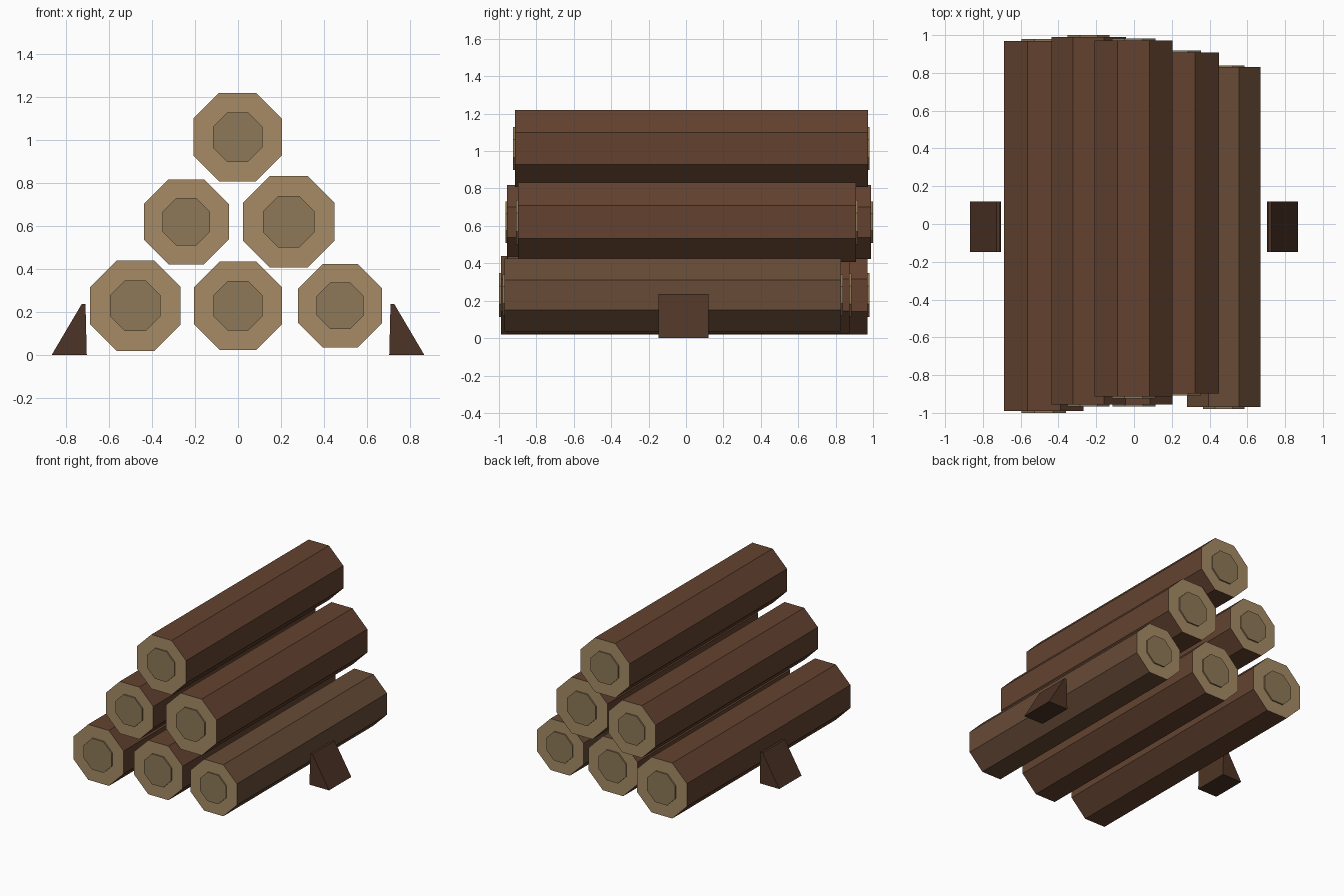
import bpy, bmesh, math

if "Cube" in bpy.data.objects:
    bpy.data.objects.remove(bpy.data.objects["Cube"])


def material(name, rgb):
    m = bpy.data.materials.new(name)
    m.diffuse_color = (*rgb, 1)
    m.use_nodes = True
    m.node_tree.nodes["Principled BSDF"].inputs["Base Color"].default_value = m.diffuse_color
    return m


bark = material("bark", (0.125, 0.055, 0.029))
pale_bark = material("pale_bark", (0.135, 0.07, 0.037))
end_grain = material("end_grain", (0.38, 0.26, 0.13))
heartwood = material("heartwood", (0.27, 0.19, 0.095))
chock_wood = material("chock_wood", (0.075, 0.034, 0.019))


def prism(name, profile, y0, y1, mats):
    """Extrude an (x, z) profile along y; the end faces take the last material."""
    bm = bmesh.new()
    front = [bm.verts.new((x, y0, z)) for x, z in profile]
    back = [bm.verts.new((x, y1, z)) for x, z in profile]
    n = len(profile)
    for i in range(n):
        j = (i + 1) % n
        bm.faces.new((front[i], front[j], back[j], back[i]))
    for ring in (front, back):
        bm.faces.new(ring).material_index = len(mats) - 1
    bmesh.ops.recalc_face_normals(bm, faces=bm.faces)
    mesh = bpy.data.meshes.new(name)
    bm.to_mesh(mesh)
    bm.free()
    for m in mats:
        mesh.materials.append(m)
    ob = bpy.data.objects.new(name, mesh)
    bpy.context.collection.objects.link(ob)
    return ob


def octagon(x, z, apothem):
    r = apothem / math.cos(math.pi / 8)
    return [(x + r * math.cos(a), z + r * math.sin(a))
            for a in (math.pi / 8 + k * math.pi / 4 for k in range(8))]


# Logs: name, x, z, half width, front y, back y, bark
logs = [
    ("bottom_left", -0.477, 0.23, 0.21, -0.99, 0.97, bark),
    ("bottom_middle", 0.0, 0.23, 0.205, -0.955, 0.875, bark),
    ("bottom_right", 0.475, 0.23, 0.195, -0.97, 0.83, pale_bark),
    ("middle_left", -0.24, 0.62, 0.198, -0.956, 0.99, bark),
    ("middle_right", 0.236, 0.62, 0.213, -0.898, 0.909, bark),
    ("top", -0.002, 1.014, 0.206, -0.914, 0.972, bark),
]
for name, x, z, a, y0, y1, skin in logs:
    prism(name + "_log", octagon(x, z, a), y0, y1, [skin, end_grain])
    # Raised heartwood discs on both ends
    core = octagon(x, z, a * 0.56)
    prism(name + "_front_heartwood", core, y0 - 0.01, y0 + 0.01, [heartwood])
    prism(name + "_back_heartwood", core, y1 - 0.01, y1 + 0.01, [heartwood])

# Wedge chocks on both sides
for side, s in (("left", -1), ("right", 1)):
    wedge = [(s * 0.867, 0), (s * 0.703, 0), (s * 0.709, 0.237), (s * 0.727, 0.237)]
    prism(side + "_chock", wedge, -0.147, 0.12, [chock_wood])
